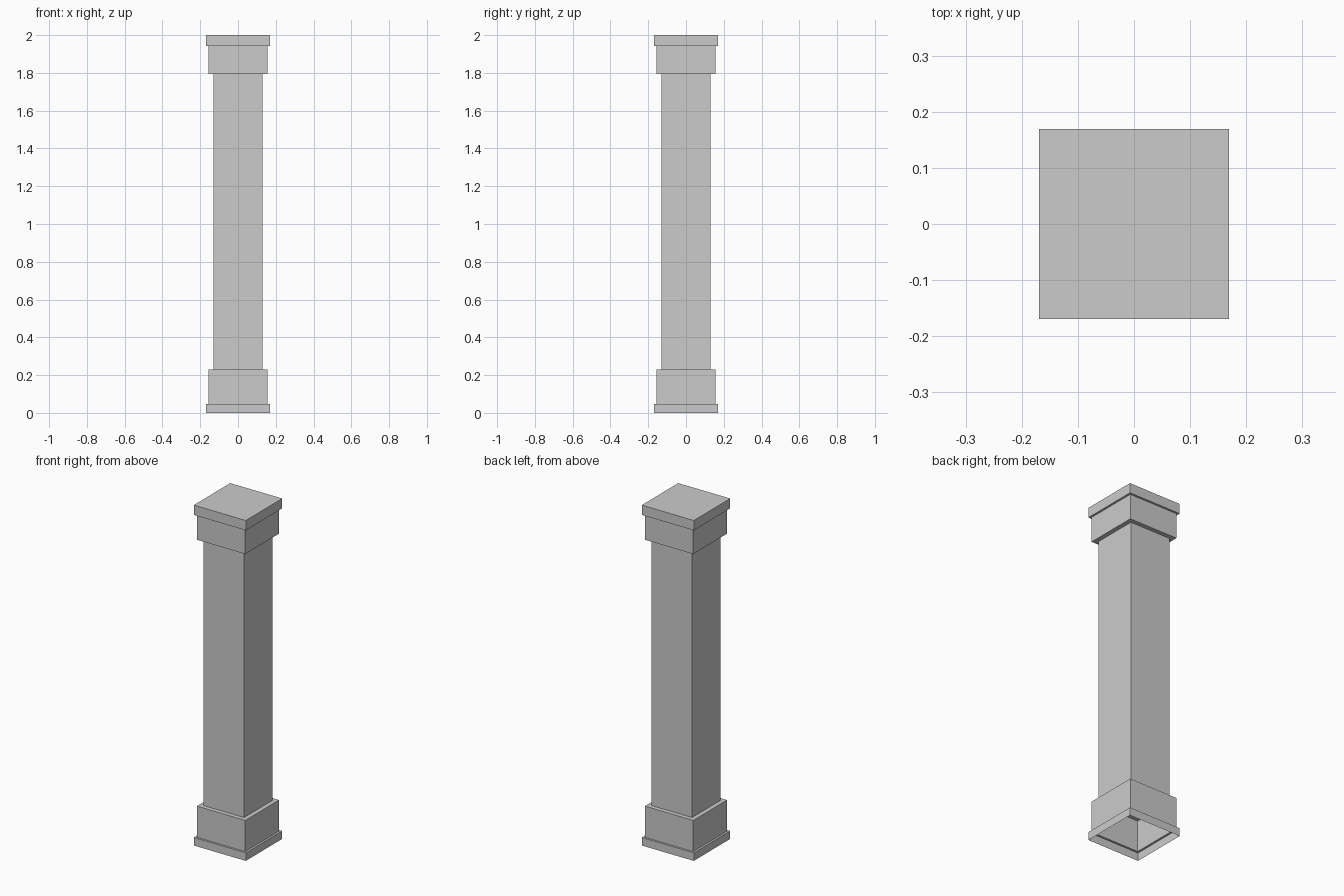
import bpy
import bmesh

if "Cube" in bpy.data.objects:
    bpy.data.objects.remove(bpy.data.objects["Cube"])


def square_sweep(name, profile, cap_top=False):
    """Sweep a (half width, height) profile around a square plan."""
    bm = bmesh.new()
    rings = [[bm.verts.new((sx * r, sy * r, z))
              for sx, sy in ((-1, -1), (1, -1), (1, 1), (-1, 1))]
             for r, z in profile]
    for low, high in zip(rings, rings[1:]):
        for i in range(4):
            j = (i + 1) % 4
            bm.faces.new((low[i], low[j], high[j], high[i]))
    if cap_top:
        bm.faces.new(rings[-1])
    mesh = bpy.data.meshes.new(name)
    bm.to_mesh(mesh)
    bm.free()
    obj = bpy.data.objects.new(name, mesh)
    bpy.context.collection.objects.link(obj)
    return obj


PLINTH, BLOCK, SHAFT = 0.169, 0.157, 0.131

# Stepped base, open underneath, with a ledge up to the shaft
square_sweep("base", [(PLINTH, 0), (PLINTH, 0.047), (BLOCK, 0.047),
                      (BLOCK, 0.23), (SHAFT, 0.23)])

# Plain square shaft
square_sweep("shaft", [(SHAFT, 0.23), (SHAFT, 1.795)])

# Stepped capital, closed by a flat top
square_sweep("capital", [(SHAFT, 1.795), (BLOCK, 1.795), (BLOCK, 1.942),
                         (PLINTH, 1.942), (PLINTH, 2.0)], cap_top=True)
